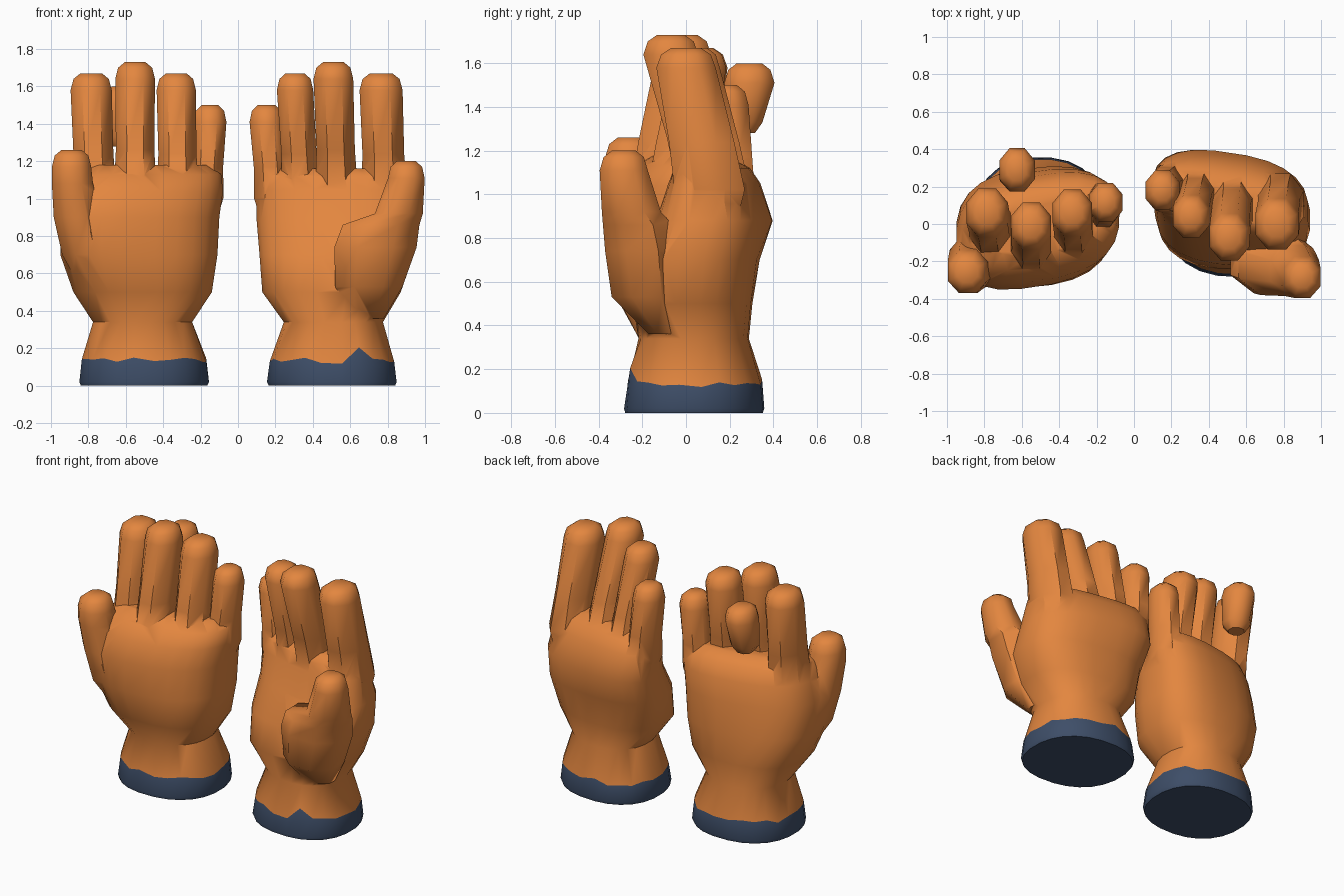
import bpy
import bmesh
import math
import random

random.seed(4)

default_cube = bpy.data.objects.get("Cube")
if default_cube:
    bpy.data.objects.remove(default_cube, do_unlink=True)


def make_material(name, colour):
    material = bpy.data.materials.new(name)
    material.use_nodes = True
    material.diffuse_color = colour
    shader = next(n for n in material.node_tree.nodes if n.type == "BSDF_PRINCIPLED")
    shader.inputs["Base Color"].default_value = colour
    shader.inputs["Roughness"].default_value = 0.8
    return material


LEATHER = make_material("orange_leather", (0.77, 0.24, 0.05, 1))
TRIM = make_material("navy_trim", (0.048, 0.076, 0.138, 1))


def section(centre_x, centre_y, half_x, half_y, sides, power, shear=0):
    """Rounded outline in the horizontal plane, slanted by shear."""
    points = []
    grow = 1 / math.cos(math.pi / sides)
    for i in range(sides):
        angle = (i + 0.5) * math.tau / sides
        c, s = math.cos(angle) * grow, math.sin(angle) * grow
        dx = half_x * math.copysign(min(1, abs(c)) ** power, c)
        dy = half_y * math.copysign(min(1, abs(s)) ** power, s)
        points.append((centre_x + dx, centre_y + dy + shear * dx))
    return points


def loft(name, rings, trim_rings=0):
    """Skin a stack of point rings, cap both ends; the lowest bands take the trim colour."""
    bm = bmesh.new()
    loops = [[bm.verts.new(p) for p in ring] for ring in rings]
    count = len(loops[0])
    bottom = bm.faces.new(loops[0][::-1])
    bottom.material_index = 1 if trim_rings else 0
    bm.faces.new(loops[-1])
    for level, (low, high) in enumerate(zip(loops, loops[1:])):
        for i in range(count):
            j = (i + 1) % count
            face = bm.faces.new((low[i], low[j], high[j], high[i]))
            face.material_index = 1 if level < trim_rings else 0
    bmesh.ops.recalc_face_normals(bm, faces=bm.faces)
    mesh = bpy.data.meshes.new(name)
    bm.to_mesh(mesh)
    bm.free()
    mesh.materials.append(LEATHER)
    mesh.materials.append(TRIM)
    part = bpy.data.objects.new(name, mesh)
    bpy.context.collection.objects.link(part)
    return part


def activate(part):
    bpy.ops.object.select_all(action="DESELECT")
    part.select_set(True)
    bpy.context.view_layer.objects.active = part


def smooth(part):
    activate(part)
    bpy.ops.object.shade_smooth_by_angle(angle=math.radians(50))


def fuse(body, limbs):
    """Merge the limbs into the body so no inner walls remain."""
    activate(body)
    for limb in limbs:
        union = body.modifiers.new("union", "BOOLEAN")
        union.operation = "UNION"
        union.solver = "EXACT"
        union.object = limb
        bpy.ops.object.modifier_apply(modifier=union.name)
        bpy.data.objects.remove(limb, do_unlink=True)
    smooth(body)


def tube(name, side, stations):
    """Eight-sided limb through (z, x, y, half_x, half_y), with a rounded tip."""
    z, x, y, rx, ry = stations[-1]
    body = stations[:-1] + [(z - 0.09, x, y, rx, ry),
                            (z - 0.03, x, y, rx * 0.86, ry * 0.84),
                            (z, x, y, rx * 0.52, ry * 0.5)]
    rings = [[(px, py, z) for px, py in section(side * x, y, rx, ry, 8, 0.95)]
             for z, x, y, rx, ry in body]
    return loft(name, rings)


def finger(name, side, base, tip, top, radius):
    """Finger leaning from base to tip, flaring at the knuckle, its root sunk in the palm."""
    stations = []
    for t, wide, deep in ((-0.25, 0.5, 0.5), (0.1, 1.08, 1.4), (0.4, 0.97, 1.3), (1, 1, 1.18)):
        x, y = (b + (e - b) * t for b, e in zip(base, tip))
        stations.append((0.95 + (top - 0.95) * t, x, y, radius * wide, radius * deep))
    return tube(name, side, stations)


# Shared cuff and wrist, lowest ring first: (z, x_min, x_max, y_min, y_max)
CUFF = [(0, 0.165, 0.84, -0.275, 0.348),
        (0.02, 0.155, 0.848, -0.28, 0.355),
        (0.135, 0.17, 0.835, -0.265, 0.345),
        (0.34, 0.245, 0.775, -0.215, 0.285)]


def hand(name, side, cuff_shear, palm, spike):
    """Cuff, wrist and palm; palm rings also carry their own shear."""
    rings = []
    stations = [ring + (cuff_shear,) for ring in CUFF] + palm
    for level, (z, x0, x1, y0, y1, shear) in enumerate(stations):
        power = 0.88 if level < len(CUFF) else 0.77
        outline = section(side * (x0 + x1) / 2, (y0 + y1) / 2, (x1 - x0) / 2,
                          (y1 - y0) / 2, 24, power, side * shear)
        # ragged upper edge of the trim
        ragged = 0.018 if level == 2 else 0
        ring = [(x, y, z + random.uniform(-ragged, ragged)) for x, y in outline]
        if level == 2 and spike is not None:
            x, y, z = ring[spike]
            ring[spike] = (x, y, z + 0.08)
        rings.append(ring)
    return loft(name, rings, trim_rings=2)


# Left glove, palm facing forward
left_glove = hand("left_glove", 1, -0.06, [
    (0.5, 0.13, 0.87, -0.24, 0.3, -0.05),
    (0.7, 0.115, 0.94, -0.22, 0.33, -0.08),
    (0.88, 0.1, 0.93, -0.12, 0.38, -0.15),
    (1.05, 0.095, 0.9, -0.06, 0.32, -0.16),
    (1.12, 0.11, 0.88, -0.03, 0.27, -0.17),
    (1.16, 0.17, 0.82, 0.02, 0.2, -0.17)], spike=19)
fuse(left_glove, [
    finger("left_pinky", 1, (0.185, 0.19), (0.152, 0.18), 1.5, 0.09),
    finger("left_ring_finger", 1, (0.34, 0.17), (0.305, 0.04), 1.67, 0.097),
    finger("left_middle_finger", 1, (0.53, 0.13), (0.51, -0.07), 1.73, 0.106),
    finger("left_index", 1, (0.785, 0.12), (0.765, 0), 1.67, 0.115),
    tube("left_thumb", 1, [
        (0.36, 0.68, -0.1, 0.1, 0.07),
        (0.53, 0.7, -0.18, 0.18, 0.16),
        (0.74, 0.735, -0.2, 0.22, 0.17),
        (0.86, 0.765, -0.22, 0.205, 0.16),
        (0.92, 0.86, -0.25, 0.128, 0.135),
        (1.2, 0.9, -0.285, 0.098, 0.11)])])

# Right glove, back of the hand facing forward
right_glove = hand("right_glove", -1, 0, [
    (0.5, 0.14, 0.88, -0.3, 0.3, -0.03),
    (0.7, 0.11, 0.95, -0.335, 0.3, -0.1),
    (0.9, 0.1, 0.95, -0.335, 0.28, -0.15),
    (1.04, 0.08, 0.92, -0.3, 0.26, -0.15),
    (1.13, 0.09, 0.88, -0.23, 0.22, -0.15),
    (1.18, 0.16, 0.8, -0.15, 0.15, -0.15)], spike=None)
fuse(right_glove, [
    finger("right_pinky", -1, (0.175, 0.09), (0.15, 0.115), 1.5, 0.088),
    finger("right_ring_finger", -1, (0.32, -0.04), (0.33, 0.06), 1.67, 0.105),
    finger("right_middle_finger", -1, (0.55, -0.12), (0.55, -0.01), 1.73, 0.106),
    finger("right_index", -1, (0.765, -0.03), (0.785, 0.06), 1.67, 0.11),
    tube("right_thumb", -1, [
        (0.45, 0.74, -0.1, 0.06, 0.08),
        (0.7, 0.815, -0.17, 0.125, 0.15),
        (0.9, 0.86, -0.2, 0.125, 0.145),
        (1.08, 0.885, -0.245, 0.11, 0.125),
        (1.26, 0.89, -0.255, 0.105, 0.115)])])

# Loose fingertip hovering over the right palm
smooth(tube("loose_fingertip", -1, [
    (1.28, 0.63, 0.265, 0.05, 0.05),
    (1.33, 0.63, 0.265, 0.085, 0.085),
    (1.6, 0.625, 0.29, 0.095, 0.115)]))
